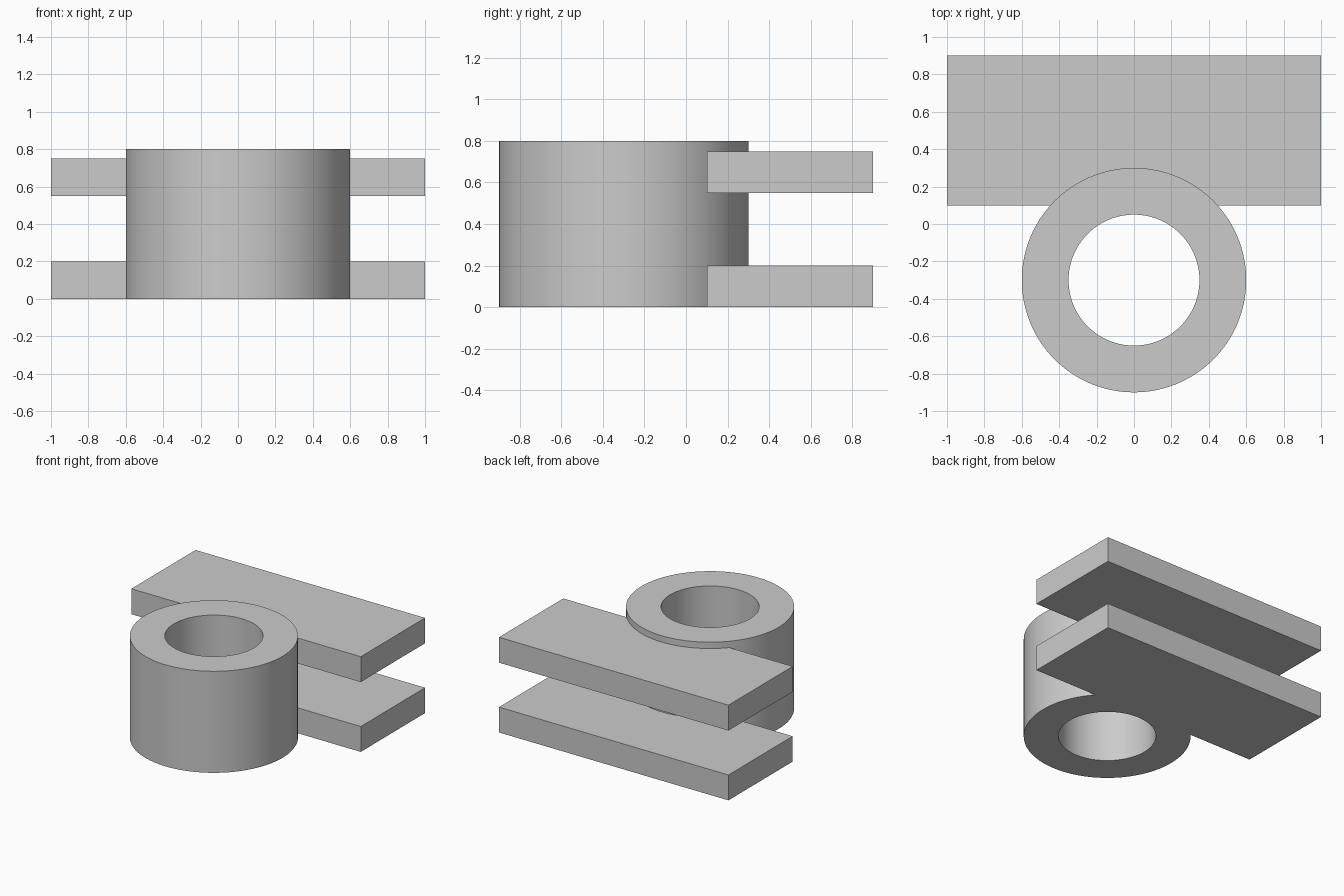
import bpy
import math

cube = bpy.data.objects.get("Cube")
if cube:
    bpy.data.objects.remove(cube, do_unlink=True)

# Single plain grey
GREY = (0.6, 0.6, 0.6, 1.0)
grey = bpy.data.materials.new("plain_grey")
grey.use_nodes = True
grey.diffuse_color = GREY
grey.node_tree.nodes["Principled BSDF"].inputs["Base Color"].default_value = GREY

HEIGHT = 0.8
CENTRE_Y = -0.3


def cylinder(name, radius, z_low, z_high):
    bpy.ops.mesh.primitive_cylinder_add(
        vertices=128, radius=radius, depth=z_high - z_low,
        location=(0, CENTRE_Y, (z_low + z_high) / 2))
    obj = bpy.context.object
    obj.name = name
    obj.data.materials.append(grey)
    return obj


def plate(name, z_low, z_high):
    bpy.ops.mesh.primitive_cube_add(size=1, location=(0, 0.5, (z_low + z_high) / 2))
    obj = bpy.context.object
    obj.name = name
    obj.scale = (2, 0.8, z_high - z_low)
    bpy.ops.object.transform_apply(location=False, rotation=False, scale=True)
    obj.data.materials.append(grey)
    return obj


def combine(target, other, operation):
    mod = target.modifiers.new(operation.lower(), "BOOLEAN")
    mod.operation = operation
    mod.solver = "EXACT"
    mod.object = other
    bpy.context.view_layer.objects.active = target
    bpy.ops.object.modifier_apply(modifier=mod.name)
    bpy.data.objects.remove(other, do_unlink=True)


# Round hub with two flange plates fused to its back
bracket = cylinder("hub_with_flanges", 0.6, 0, HEIGHT)
combine(bracket, plate("lower_flange", 0, 0.2), "UNION")
combine(bracket, plate("upper_flange", 0.55, 0.75), "UNION")

# Bore through the hub
combine(bracket, cylinder("bore_cutter", 0.35, -0.1, HEIGHT + 0.1), "DIFFERENCE")

# Smooth round walls, crisp rims
bpy.ops.object.select_all(action="DESELECT")
bracket.select_set(True)
bpy.context.view_layer.objects.active = bracket
bpy.ops.object.shade_smooth_by_angle(angle=math.radians(30))
